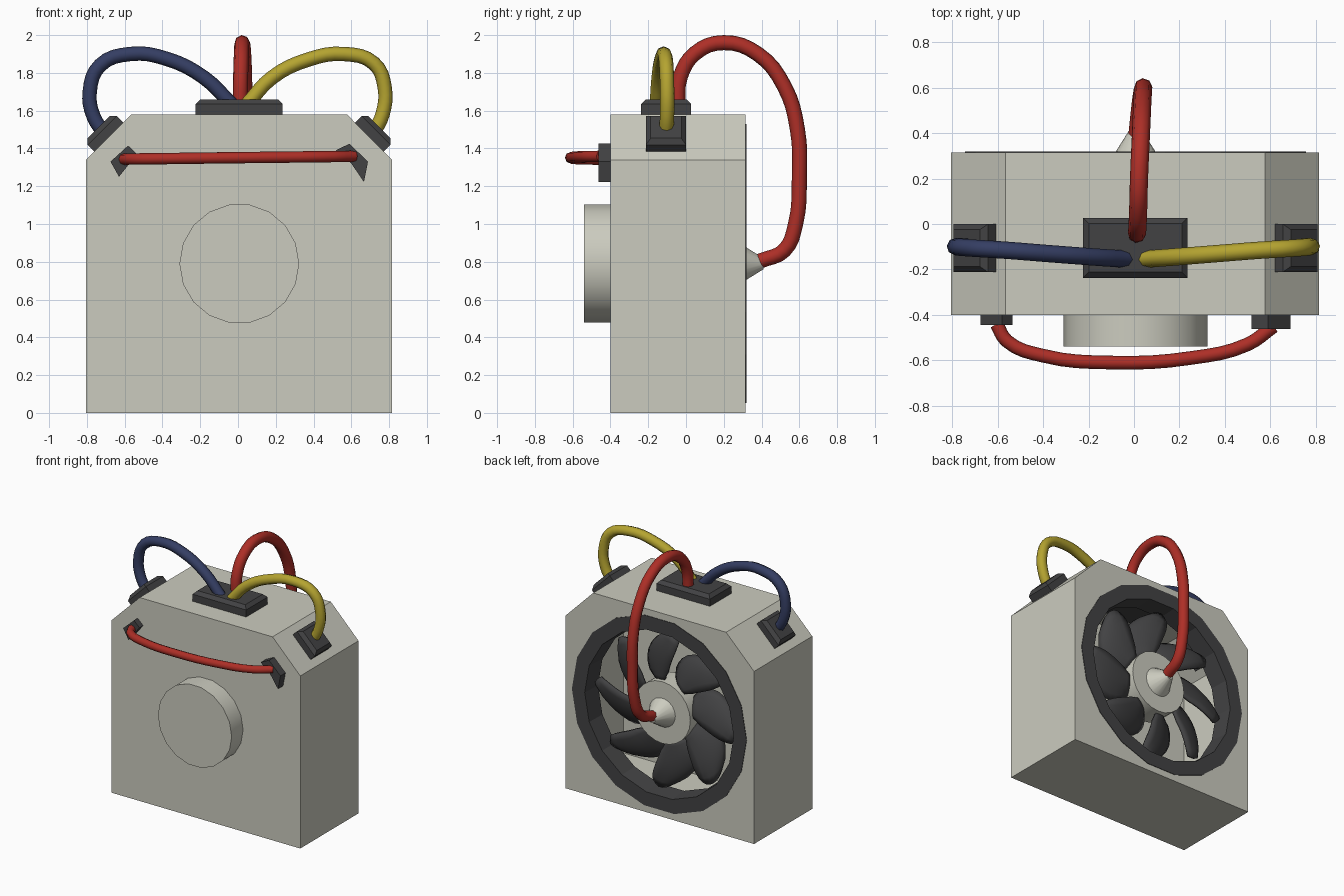
import bpy, bmesh, math
from mathutils import Matrix, Vector

if "Cube" in bpy.data.objects:
    bpy.data.objects.remove(bpy.data.objects["Cube"])

CX, CZ = 0.007, 0.79      # fan axis


def material(name, rgb):
    m = bpy.data.materials.new(name)
    m.diffuse_color = (*rgb, 1)
    m.use_nodes = True
    m.node_tree.nodes["Principled BSDF"].inputs["Base Color"].default_value = m.diffuse_color
    return m


GREY = material("warm_grey", (0.60, 0.60, 0.52))
DARK = material("dark_grey", (0.055, 0.055, 0.057))
RED = material("red", (0.42, 0.028, 0.02))
BLUE = material("navy_blue", (0.035, 0.048, 0.125))
YELLOW = material("yellow", (0.46, 0.37, 0.03))


def finish(bm, name, mat, smooth=False):
    bmesh.ops.recalc_face_normals(bm, faces=bm.faces[:])
    me = bpy.data.meshes.new(name)
    bm.to_mesh(me)
    bm.free()
    me.materials.append(mat)
    if smooth:
        me.shade_smooth()
        me.set_sharp_from_angle(angle=math.radians(30))
    ob = bpy.data.objects.new(name, me)
    bpy.context.collection.objects.link(ob)
    return ob


def loft(bm, loops, caps=(True, True)):
    """Join closed loops of points with quads, optionally capping the ends."""
    rows = [[bm.verts.new(p) for p in loop] for loop in loops]
    n = len(rows[0])
    for a, b in zip(rows, rows[1:]):
        for i in range(n):
            j = (i + 1) % n
            bm.faces.new((a[i], a[j], b[j], b[i]))
    if caps[0]:
        bm.faces.new(rows[0])
    if caps[1]:
        bm.faces.new(rows[-1])
    return rows


def circle(r, y, n):
    return [(CX + r * math.cos(2 * math.pi * i / n), y,
             CZ + r * math.sin(2 * math.pi * i / n)) for i in range(n)]


def lathe(name, profile, n, mat, closed=False, smooth=True):
    bm = bmesh.new()
    prof = profile + profile[:1] if closed else profile
    loft(bm, [circle(r, y, n) for r, y in prof], (not closed, not closed))
    bmesh.ops.remove_doubles(bm, verts=bm.verts[:], dist=1e-5)
    return finish(bm, name, mat, smooth)


def prism(name, outline, y0, y1, mat):
    bm = bmesh.new()
    loft(bm, [[(x, y, z) for x, z in outline] for y in (y0, y1)])
    return finish(bm, name, mat)


def socket(name, matrix, sx, sy, h, bevel):
    """Block with a chamfered top edge."""
    bm = bmesh.new()
    loops = []
    for z, d in ((-0.01, 0), (h - bevel, 0), (h, bevel)):
        loops.append([matrix @ Vector((i * (sx - d), j * (sy - d), z))
                      for i, j in ((-1, -1), (1, -1), (1, 1), (-1, 1))])
    loft(bm, loops)
    return finish(bm, name, DARK)


def cable(name, points, radius, mat):
    cu = bpy.data.curves.new(name, 'CURVE')
    cu.dimensions = '3D'
    cu.bevel_depth = radius
    cu.bevel_resolution = 2
    cu.resolution_u = 4
    cu.use_fill_caps = True
    sp = cu.splines.new('BEZIER')
    sp.bezier_points.add(len(points) - 1)
    for bp, p in zip(sp.bezier_points, points):
        bp.co = p
        bp.handle_left_type = bp.handle_right_type = 'AUTO'
    cu.materials.append(mat)
    ob = bpy.data.objects.new(name, cu)
    bpy.context.collection.objects.link(ob)


# Hollow casing with clipped top corners and a round opening at the back
outline = [(-0.805, 0), (0.815, 0), (0.815, 1.34), (0.577, 1.58), (-0.565, 1.58), (-0.805, 1.34)]
bm = bmesh.new()
rows = loft(bm, [[(x, y, z) for x, z in outline] for y in (-0.40, 0.315)], (True, False))
hole = [bm.verts.new(p) for p in circle(0.70, 0.315, 18)]
rim = [bm.edges.new((hole[i], hole[(i + 1) % 18])) for i in range(18)]
border = [bm.edges.get((rows[1][i], rows[1][(i + 1) % 6])) for i in range(6)]
bmesh.ops.triangle_fill(bm, edges=rim + border, use_beauty=True)
finish(bm, "casing", GREY)

# Front disc, fan ring, hub and nose cone
lathe("front_disc", [(0.317, -0.395), (0.317, -0.54)], 18, GREY)
lathe("fan_ring", [(0.75, 0.30), (0.75, 0.319), (0.64, 0.319), (0.63, 0.17), (0.70, 0.17), (0.70, 0.30)],
      18, DARK, closed=True, smooth=False)
lathe("fan_hub", [(0.24, 0.10), (0.24, 0.28)], 24, GREY)
lathe("nose_cone", [(0.115, 0.275), (0.03, 0.41)], 18, GREY)

# Eight swept, twisted fan blades
bm = bmesh.new()
NR, NS = 8, 6
for k in range(8):
    base = math.radians(35 + 45 * k - 8)
    grid = []
    for i in range(NR + 1):
        t = i / NR
        half = (0.075 + 0.075 * math.sin(math.pi * min(t * 0.75, 1))) * (1 - 0.45 * t ** 6)
        row = []
        for j in range(NS + 1):
            s = 2 * j / NS - 1
            r = 0.22 + 0.39 * t - 0.04 * t * s * s
            a = base + math.radians(22) * t * t + s * half / max(r, 0.3)
            y = 0.20 + s * half * 0.42 + 0.025 * (1 - s * s)
            row.append(bm.verts.new((CX + r * math.cos(a), y, CZ + r * math.sin(a))))
        grid.append(row)
    for i in range(NR):
        for j in range(NS):
            bm.faces.new((grid[i][j], grid[i + 1][j], grid[i + 1][j + 1], grid[i][j + 1]))
blades = finish(bm, "fan_blades", DARK, smooth=True)
mod = blades.modifiers.new("thickness", 'SOLIDIFY')
mod.thickness = 0.018
mod.offset = 0

# Cable sockets on the top and on both clipped corners
socket("top_socket", Matrix.Translation((0.006, -0.105, 1.58)), 0.23, 0.132, 0.08, 0.025)
for side, label in ((-1, "left"), (1, "right")):
    m = Matrix.Translation((0.006 + side * 0.69, -0.106, 1.46)) @ Matrix.Rotation(side * math.pi / 4, 4, 'Y')
    socket(label + "_corner_socket", m, 0.108, 0.106, 0.075, 0.025)

# Clips holding the front cable
prism("left_front_clip", [(-0.675, 1.33), (-0.582, 1.415), (-0.535, 1.37), (-0.63, 1.25)], -0.445, -0.395, DARK)
prism("right_front_clip", [(0.518, 1.39), (0.59, 1.425), (0.688, 1.33), (0.667, 1.222), (0.60, 1.32)],
      -0.462, -0.395, DARK)

# Cables
cable("rear_red_cable", [(0.012, -0.045, 1.62), (0.014, -0.03, 1.78), (0.018, 0.05, 1.905), (0.022, 0.20, 1.96),
                         (0.03, 0.38, 1.90), (0.036, 0.52, 1.73), (0.04, 0.59, 1.50), (0.04, 0.60, 1.25),
                         (0.036, 0.58, 1.00), (0.028, 0.52, 0.86), (0.015, 0.395, 0.805)], 0.04, RED)
cable("blue_cable", [(-0.03, -0.155, 1.63), (-0.18, -0.145, 1.775), (-0.38, -0.13, 1.875), (-0.57, -0.115, 1.90),
                     (-0.73, -0.105, 1.84), (-0.785, -0.10, 1.70), (-0.765, -0.10, 1.57), (-0.70, -0.106, 1.47)],
      0.038, BLUE)
cable("yellow_cable", [(0.045, -0.155, 1.63), (0.18, -0.145, 1.775), (0.37, -0.13, 1.87), (0.56, -0.115, 1.90),
                       (0.72, -0.105, 1.85), (0.777, -0.10, 1.72), (0.765, -0.10, 1.58), (0.71, -0.106, 1.47)],
      0.038, YELLOW)
cable("front_red_cable", [(-0.605, -0.44, 1.343), (-0.56, -0.515, 1.344), (-0.40, -0.58, 1.346), (-0.10, -0.61, 1.35),
                          (0.25, -0.59, 1.354), (0.50, -0.53, 1.357), (0.615, -0.45, 1.358)], 0.03, RED)
